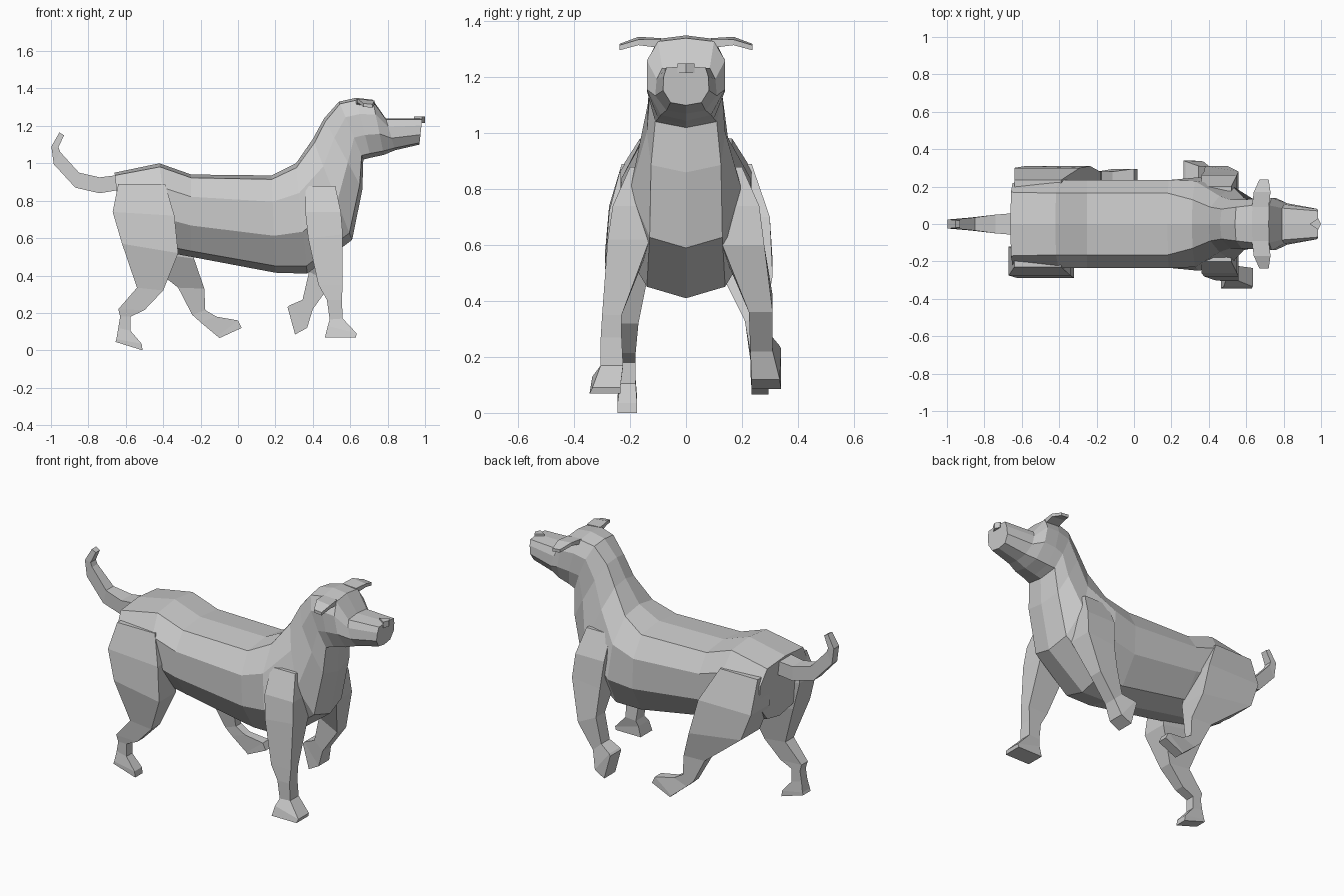
import bpy, bmesh


def loft(name, rings):
    """Skin a list of closed point rings, capping both ends, flat shaded."""
    bm = bmesh.new()
    vs = [[bm.verts.new(p) for p in r] for r in rings]
    n = len(rings[0])
    for a, b in zip(vs, vs[1:]):
        for i in range(n):
            j = (i + 1) % n
            bm.faces.new((a[i], a[j], b[j], b[i]))
    bm.faces.new(vs[0][::-1])
    bm.faces.new(vs[-1])
    bmesh.ops.recalc_face_normals(bm, faces=bm.faces)
    me = bpy.data.meshes.new(name)
    bm.to_mesh(me)
    bm.free()
    ob = bpy.data.objects.new(name, me)
    bpy.context.collection.objects.link(ob)
    return ob


def section(top, bottom, widths):
    """Ten-sided symmetric ring between a top and a bottom point (x, z)."""
    def at(t, y):
        return (top[0] + (bottom[0] - top[0]) * t, y,
                top[1] + (bottom[1] - top[1]) * t)
    half = list(zip((.04, .27, .62, .93), widths))
    return ([at(0, 0)] + [at(t, w) for t, w in half] + [at(1, 0)]
            + [at(t, -w) for t, w in reversed(half)])


def limb(name, rows, side=1):
    """Four-sided limb; rows are back x, z, front x, z, inner y, outer y."""
    return loft(name, [[(bx, side * yi, bz), (fx, side * yi, fz),
                        (fx, side * yo, fz), (bx, side * yo, bz)]
                       for bx, bz, fx, fz, yi, yo in rows])


# Torso, neck and head as one skin
loft("body_and_head", [section(*r) for r in [
    ((-.66, .95), (-.62, .58), (.17, .22, .22, .12)),
    ((-.42, 1.0), (-.36, .52), (.165, .235, .235, .14)),
    ((-.25, .94), (-.25, .50), (.165, .235, .235, .14)),
    ((.18, .935), (.20, .415), (.165, .235, .235, .14)),
    ((.31, 1.0), (.37, .41), (.13, .23, .25, .14)),
    ((.40, 1.13), (.61, .59), (.09, .15, .20, .13)),
    ((.46, 1.24), (.665, .86), (.08, .13, .14, .125)),
    ((.54, 1.33), (.67, 1.02), (.09, .13, .13, .11)),
    ((.63, 1.35), (.71, 1.03), (.10, .135, .14, .10)),
    ((.72, 1.34), (.78, 1.045), (.10, .14, .14, .09)),
    ((.79, 1.24), (.84, 1.07), (.085, .105, .11, .07)),
    ((.985, 1.24), (.97, 1.10), (.07, .08, .082, .055)),
]])

# Tail
limb("tail", [
    (-.62, .86, -.62, .94, -.06, .06),
    (-.74, .84, -.74, .925, -.05, .05),
    (-.87, .87, -.85, .95, -.035, .035),
    (-.985, .995, -.95, 1.06, -.025, .025),
    (-.998, 1.09, -.96, 1.085, -.025, .025),
    (-.955, 1.165, -.93, 1.15, -.02, .02),
])

# Hind legs: right one planted, left one swinging forward
limb("hind_leg_right", [
    (-.64, .89, -.39, .89, .14, .23),
    (-.67, .74, -.34, .72, .12, .275),
    (-.62, .57, -.32, .52, .13, .29),
    (-.54, .335, -.40, .32, .17, .25),
    (-.64, .22, -.50, .215, .18, .24),
    (-.63, .18, -.575, .18, .18, .235),
    (-.64, .12, -.575, .105, .18, .235),
    (-.65, .06, -.515, .035, .175, .245),
    (-.655, .045, -.51, 0, .175, .245),
], -1)
limb("hind_leg_left", [
    (-.64, .89, -.39, .89, .14, .235),
    (-.64, .70, -.29, .70, .12, .30),
    (-.58, .54, -.235, .49, .13, .31),
    (-.32, .335, -.18, .33, .21, .28),
    (-.245, .19, -.175, .215, .23, .28),
    (-.20, .15, -.115, .18, .23, .28),
    (-.11, .075, 0, .16, .235, .295),
    (-.10, .065, .02, .12, .235, .295),
])

# Front legs: right one planted, left one lifted
limb("front_leg_right", [
    (.36, .88, .52, .88, .12, .20),
    (.36, .74, .55, .74, .13, .262),
    (.375, .60, .56, .62, .13, .28),
    (.43, .35, .56, .35, .23, .30),
    (.475, .27, .555, .27, .23, .305),
    (.49, .165, .56, .17, .225, .305),
    (.48, .13, .635, .09, .235, .335),
    (.465, .07, .63, .07, .235, .345),
], -1)
limb("front_leg_left", [
    (.36, .88, .52, .88, .12, .20),
    (.36, .74, .55, .74, .13, .262),
    (.375, .58, .56, .60, .13, .28),
    (.38, .42, .50, .36, .225, .31),
    (.345, .27, .40, .22, .23, .31),
    (.275, .24, .37, .12, .235, .335),
    (.265, .23, .305, .085, .235, .34),
])

# Ears, folded outward
for label, s in (("right", -1), ("left", 1)):
    loft("ear_" + label, [
        [(x0, s * y, z0), (x1, s * y, z1), (x1, s * y, z1 - h), (x0, s * y, z0 - h)]
        for x0, x1, y, z0, z1, h in [
            (.63, .72, .09, 1.34, 1.335, .03),
            (.64, .73, .17, 1.345, 1.335, .02),
            (.67, .72, .237, 1.32, 1.315, .018)]])

# Nose
loft("nose", [[(.94, 0, z), (.985, .03, z), (1.0, 0, z), (.985, -.03, z)]
              for z in (1.215, 1.25)])
